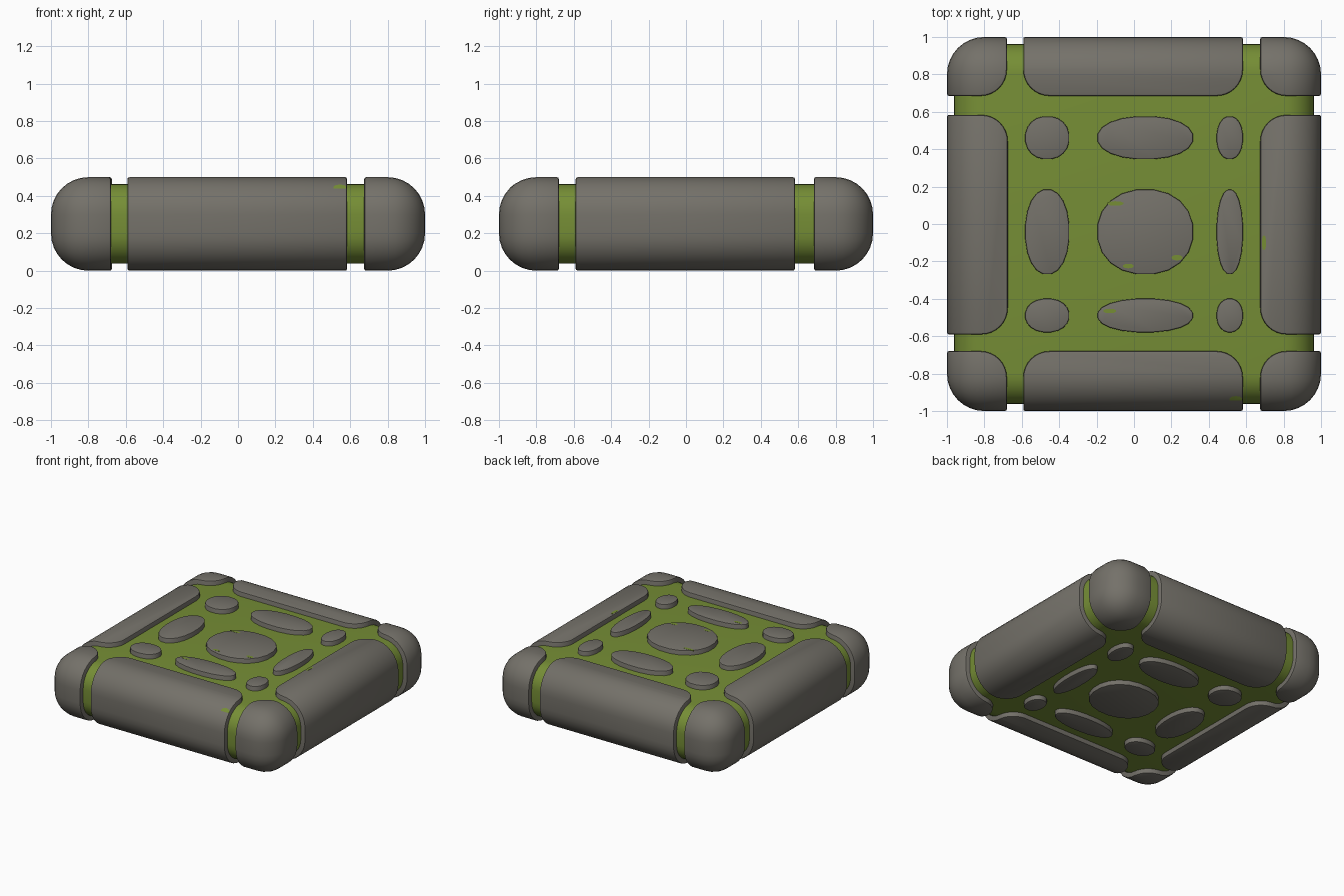
import bpy, bmesh, math

if "Cube" in bpy.data.objects:
    bpy.data.objects.remove(bpy.data.objects["Cube"])


def material(name, rgb):
    m = bpy.data.materials.new(name)
    m.diffuse_color = (*rgb, 1)
    m.use_nodes = True
    m.node_tree.nodes["Principled BSDF"].inputs["Base Color"].default_value = m.diffuse_color
    return m


STONE = material("grey stone", (0.175, 0.165, 0.142))
MOSS = material("moss green", (0.18, 0.27, 0.036))


def activate(ob):
    bpy.ops.object.select_all(action='DESELECT')
    ob.select_set(True)
    bpy.context.view_layer.objects.active = ob


def finish(ob, bm, mat):
    bmesh.ops.recalc_face_normals(bm, faces=bm.faces[:])
    bm.to_mesh(ob.data)
    bm.free()
    ob.data.materials.append(mat)


def new_object(name):
    ob = bpy.data.objects.new(name, bpy.data.meshes.new(name))
    bpy.context.collection.objects.link(ob)
    return ob


def smooth(ob):
    activate(ob)
    bpy.ops.object.shade_smooth_by_angle(angle=math.radians(35))


def slab(name, inset, radius, mat):
    """Fully rounded slab, shrunk on every side by inset."""
    ob = new_object(name)
    bm = bmesh.new()
    bmesh.ops.create_cube(bm, size=1)
    for v in bm.verts:
        v.co.x *= 2 - 2 * inset
        v.co.y *= 2 - 2 * inset
        v.co.z = v.co.z * (0.5 - 2 * inset) + 0.25
    bmesh.ops.bevel(bm, geom=bm.edges[:], offset=radius, segments=8,
                    profile=0.5, affect='EDGES')
    finish(ob, bm, mat)
    return ob


def prism(name, outline, z0, z1, mat):
    ob = new_object(name)
    bm = bmesh.new()
    face = bm.faces.new([bm.verts.new((x, y, z0)) for x, y in outline])
    top = bmesh.ops.extrude_face_region(bm, geom=[face])['geom']
    for v in top:
        if isinstance(v, bmesh.types.BMVert):
            v.co.z = z1
    finish(ob, bm, mat)
    return ob


def clip(ob, cutter):
    """Keep only the part of ob inside the cutter."""
    activate(ob)
    mod = ob.modifiers.new("clip", 'BOOLEAN')
    mod.operation = 'INTERSECT'
    mod.solver = 'EXACT'
    mod.object = cutter
    bpy.ops.object.modifier_apply(modifier=mod.name)
    bpy.data.objects.remove(cutter, do_unlink=True)


def soften(ob, width):
    activate(ob)
    mod = ob.modifiers.new("rim", 'BEVEL')
    mod.width = width
    mod.segments = 2
    mod.limit_method = 'ANGLE'
    mod.angle_limit = math.radians(40)
    bpy.ops.object.modifier_apply(modifier=mod.name)
    smooth(ob)


def footprint(x0, x1, y0, y1, r=0.14):
    """Rectangle with rounded corners wherever a corner lies inside the tile."""
    pts = []
    for cx, cy, a in ((x1, y1, 0), (x0, y1, 90), (x0, y0, 180), (x1, y0, 270)):
        if abs(cx) > 1 or abs(cy) > 1:
            pts.append((cx, cy))
            continue
        ox = cx - math.copysign(r, cx - (x0 + x1) / 2)
        oy = cy - math.copysign(r, cy - (y0 + y1) / 2)
        for i in range(9):
            t = math.radians(a + i * 90 / 8)
            pts.append((ox + r * math.cos(t), oy + r * math.sin(t)))
    return pts


def oval(cx, cy, rx, ry, n=20):
    pts = []
    for i in range(n):
        t = 2 * math.pi * (i + 0.5) / n
        c, s = math.cos(t), math.sin(t)
        pts.append((cx + rx * math.copysign(abs(c) ** 0.93, c),
                    cy + ry * math.copysign(abs(s) ** 0.93, s)))
    return pts


# mossy core
core = slab("moss_core", 0.037, 0.165, MOSS)
smooth(core)

# border stones: rounded slab clipped to each footprint
FAR = 1.1
border = {
    "corner_front_left": (-FAR, -0.68, -FAR, -0.68),
    "corner_front_right": (0.675, FAR, -FAR, -0.68),
    "corner_back_left": (-FAR, -0.68, 0.685, FAR),
    "corner_back_right": (0.675, FAR, 0.685, FAR),
    "edge_front": (-0.592, 0.582, -FAR, -0.68),
    "edge_back": (-0.592, 0.582, 0.685, FAR),
    "edge_left": (-FAR, -0.675, -0.59, 0.583),
    "edge_right": (0.675, FAR, -0.59, 0.583),
}
for name, box in border.items():
    stone = slab(name + "_stone", 0, 0.2, STONE)
    clip(stone, prism("cutter", footprint(*box), -0.1, 0.6, STONE))
    soften(stone, 0.01)

# oval cobbles, running through the tile and showing above and below
columns = {"left": (-0.464, 0.119), "middle": (0.06, 0.258), "right": (0.512, 0.071)}
rows = {"front": (-0.489, 0.091), "centre": (-0.042, 0.229), "back": (0.461, 0.116)}
for rn, (cy, ry) in rows.items():
    for cn, (cx, rx) in columns.items():
        cobble = prism(f"cobble_{rn}_{cn}", oval(cx, cy, rx, ry), 0, 0.5, STONE)
        soften(cobble, 0.008)

# small moss smears lying on the stones: x, y, half sizes, lowest z
smears = [(0.545, -0.94, 0.036, 0.02, 0.44), (0.695, -0.10, 0.012, 0.04, 0.495),
          (-0.10, 0.11, 0.045, 0.012, 0.495), (-0.03, -0.225, 0.03, 0.012, 0.495),
          (0.23, -0.18, 0.03, 0.015, 0.495), (-0.13, -0.465, 0.035, 0.012, 0.495)]
for i, (x, y, rx, ry, z0) in enumerate(smears):
    smear = slab(f"moss_smear_{i + 1}", -0.001, 0.2, MOSS)
    clip(smear, prism("cutter", oval(x, y, rx, ry, 10), z0, 0.6, MOSS))
    smooth(smear)
